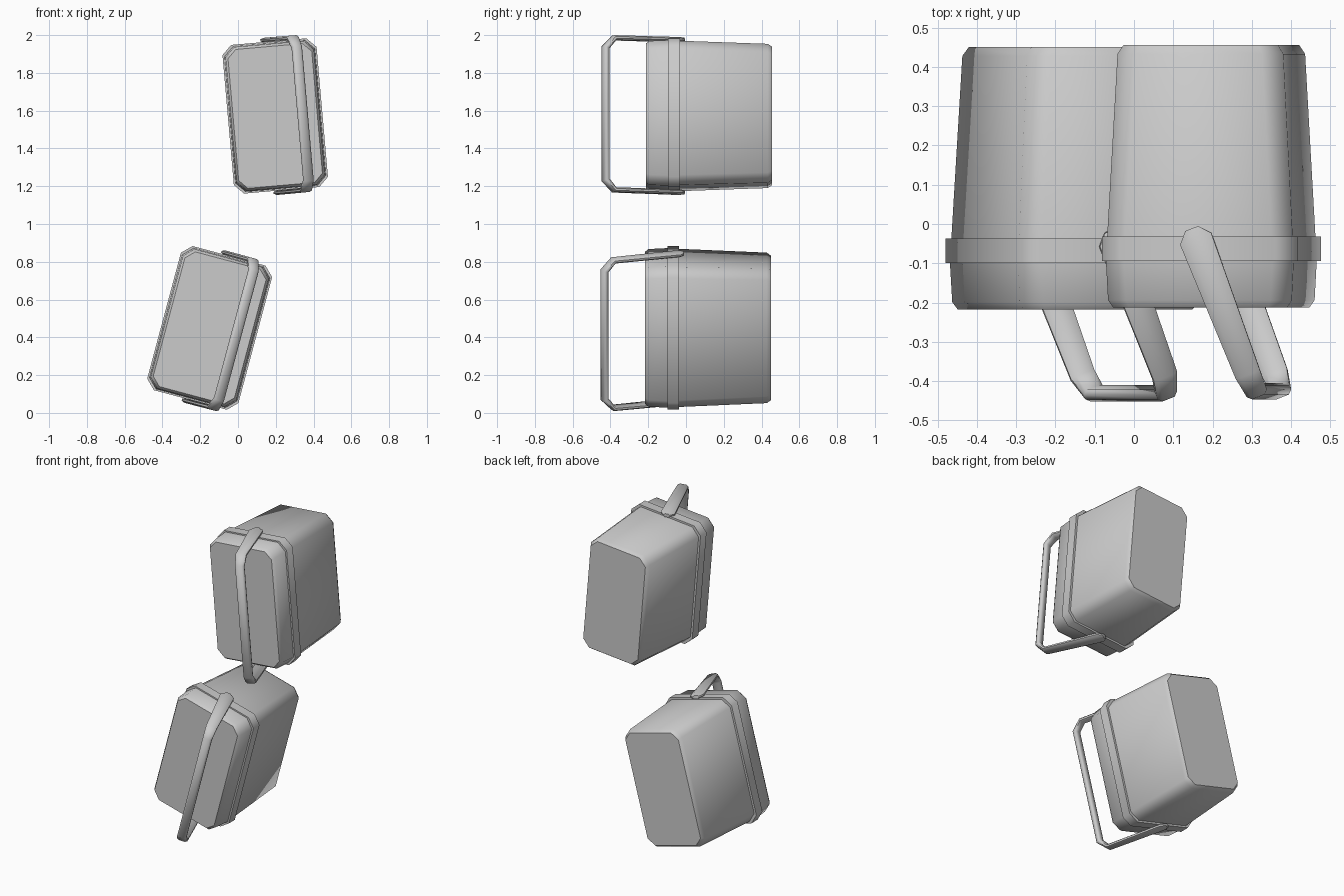
import bpy, bmesh, math
from mathutils import Vector, Matrix

if "Cube" in bpy.data.objects:
    bpy.data.objects.remove(bpy.data.objects["Cube"])


def loft(name, rings, matrix):
    """Skin a list of equal-length point rings, capped at both ends."""
    bm = bmesh.new()
    loops = [[bm.verts.new(p) for p in ring] for ring in rings]
    n = len(loops[0])
    for a, b in zip(loops, loops[1:]):
        for i in range(n):
            j = (i + 1) % n
            bm.faces.new((a[i], a[j], b[j], b[i]))
    bm.faces.new(loops[0])
    bm.faces.new(loops[-1])
    bmesh.ops.recalc_face_normals(bm, faces=bm.faces)
    mesh = bpy.data.meshes.new(name)
    bm.to_mesh(mesh)
    bm.free()
    obj = bpy.data.objects.new(name, mesh)
    bpy.context.collection.objects.link(obj)
    obj.matrix_world = matrix
    bpy.ops.object.select_all(action='DESELECT')
    obj.select_set(True)
    bpy.context.view_layer.objects.active = obj
    bpy.ops.object.shade_smooth_by_angle(angle=math.radians(50))
    return obj


def box_ring(y, w, h, c=0.05):
    """Rectangle with cut corners, lying in the xz plane at depth y."""
    a, b = w / 2, h / 2
    return [(a, y, b - c), (a - c, y, b), (c - a, y, b), (-a, y, b - c),
            (-a, y, c - b), (c - a, y, -b), (a - c, y, -b), (a, y, c - b)]


def handle_rings():
    """Flattened octagon swept along the swung-out bail handle."""
    out = Vector((0.36, -0.933, 0))
    side = Vector((0.933, 0.36, 0))
    up = Vector((0, 0, 1))
    pivot = Vector((0, -0.052, 0))
    # distance out, height, width, thickness, normal angle from up
    half = [(-0.04, 0.405, 0.035, 0.022, 0), (-0.012, 0.405, 0.085, 0.025, 0),
            (0.355, 0.404, 0.066, 0.027, 22), (0.404, 0.352, 0.055, 0.034, 68)]
    path = half + [(d, -v, w, t, 180 - a) for d, v, w, t, a in reversed(half)]
    section = [(.5, .2), (.3, .5), (-.3, .5), (-.5, .2),
               (-.5, -.2), (-.3, -.5), (.3, -.5), (.5, -.2)]
    rings = []
    for d, v, w, t, ang in path:
        r = math.radians(ang)
        normal = out * math.sin(r) + up * math.cos(r)
        centre = pivot + out * d + up * v
        rings.append([centre + side * (w * p) + normal * (t * q) for p, q in section])
    return rings


def cooler(prefix, location, tilt):
    m = Matrix.Translation(location) @ Matrix.Rotation(math.radians(tilt), 4, 'Y')
    # tapered tub with softened base
    loft(prefix + "_tub", [box_ring(-0.06, 0.477, 0.768), box_ring(0.43, 0.424, 0.738),
                           box_ring(0.453, 0.395, 0.708, 0.045)], m)
    # raised rim band
    loft(prefix + "_rim", [box_ring(-0.097, 0.5, 0.79), box_ring(-0.035, 0.5, 0.79)], m)
    # lid with bevelled front
    loft(prefix + "_lid", [box_ring(-0.216, 0.445, 0.738, 0.045), box_ring(-0.197, 0.47, 0.765),
                           box_ring(-0.08, 0.482, 0.774)], m)
    # swinging handle
    loft(prefix + "_handle", handle_rings(), m)


cooler("upper_cooler", (0.197, 0.003, 1.572), -5)
cooler("lower_cooler", (-0.15, -0.002, 0.45), 15)
